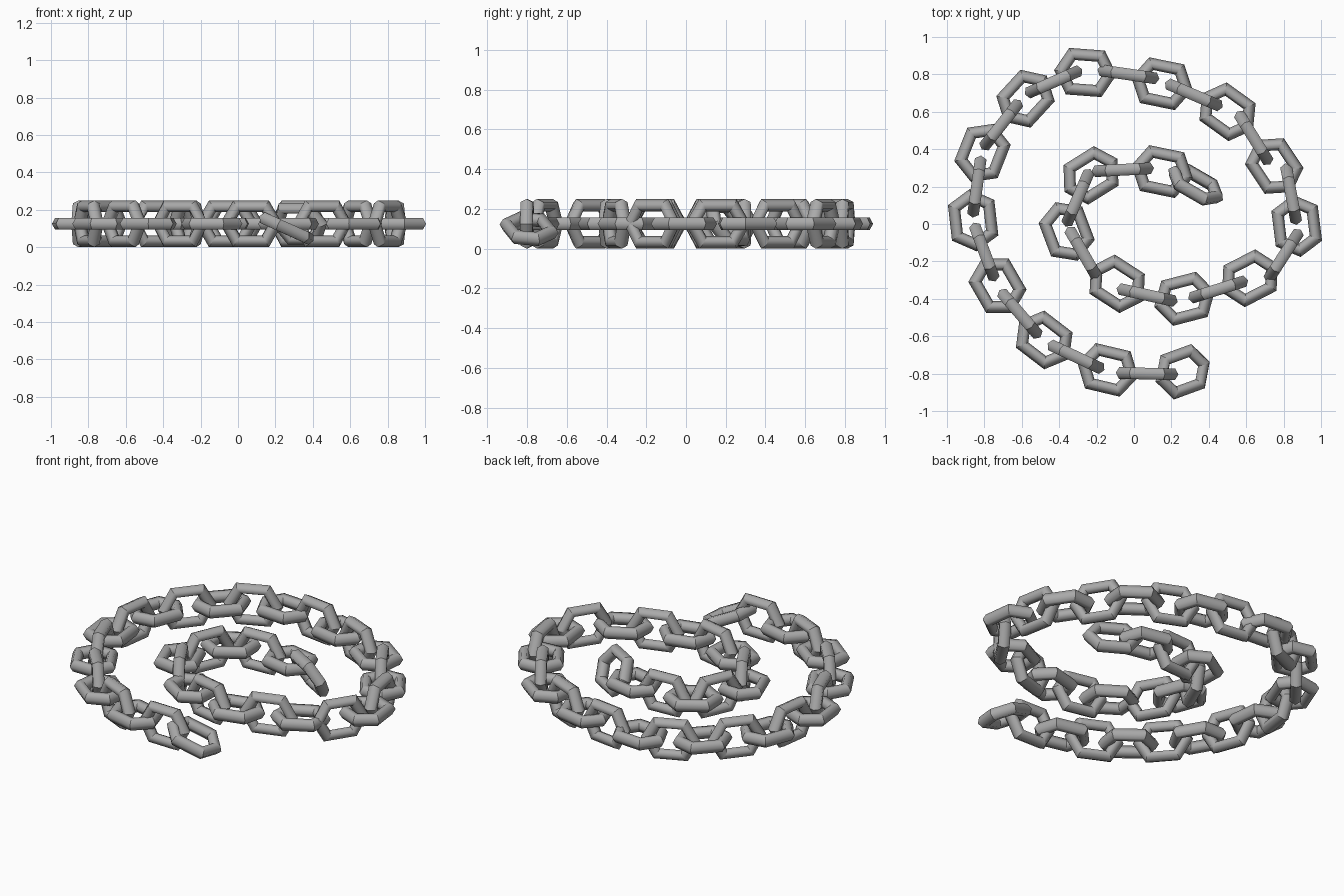
import bpy
from math import atan2, degrees, radians
from mathutils import Matrix, Vector

default_cube = bpy.data.objects.get("Cube")
if default_cube:
    bpy.data.objects.remove(default_cube)

# Single metal colour
steel = bpy.data.materials.new("grey_steel")
steel.use_nodes = True
grey = (0.4, 0.4, 0.4, 1)
steel.diffuse_color = grey
steel.node_tree.nodes["Principled BSDF"].inputs["Base Color"].default_value = grey

SIDES = 6
STRETCH = 0.0235
MID_HEIGHT = 0.125


def make_link_mesh():
    """Six-sided ring pulled apart into an elongated chain link."""
    bpy.ops.mesh.primitive_torus_add(
        major_segments=SIDES, minor_segments=SIDES,
        major_radius=0.108, minor_radius=0.036)
    template = bpy.context.object
    mesh = template.data
    mesh.name = "chain_link"
    for vert in mesh.vertices:
        vert.co.x += STRETCH if vert.co.x > 0 else -STRETCH
    # Round bars with crisp mitred corners
    mesh.shade_smooth()
    for edge in mesh.edges:
        first, second = edge.vertices
        edge.use_edge_sharp = first // SIDES == second // SIDES
    mesh.materials.append(steel)
    bpy.data.objects.remove(template)
    return mesh


# Link centres along the spiral, in hundredths, from the outer end inwards
path = [
    (26, -79), (7, -80), (-14, -78), (-31, -71), (-48, -62), (-61, -48),
    (-73, -33), (-80, -15), (-86, 2), (-84, 20), (-81, 38), (-71, 53),
    (-58, 67), (-43, 76), (-26, 81), (-3, 80), (15, 75), (32, 69),
    (50, 60), (64, 46), (75, 31), (84, 16), (87, -1), (80, -17),
    (62, -29), (45, -35), (27, -40), (7, -38), (-9, -32), (-27, -16),
    (-36, -4), (-30, 14), (-23, 26), (-6, 29), (15, 28), (33, 21),
]
centres = [Vector(point) / 100 for point in path]
last = len(centres) - 1

# Links that hang a little off the spiral's own direction, in degrees
swing = {12: 8, 14: -10, 16: 6, 19: -9, 21: -10, 22: 14, 23: 9,
         26: 10, 29: -14, 30: 15}

link_mesh = make_link_mesh()
for i, centre in enumerate(centres):
    ahead = centres[min(i + 1, last)] - centres[max(i - 1, 0)]
    heading = degrees(atan2(ahead.y, ahead.x)) + swing.get(i, 0)
    upright = i % 2 == 1
    roll, pitch, height = (90 if upright else 0), 0, MID_HEIGHT
    # Loose end links lean over
    if i == 0:
        heading, pitch, roll, height = 20, 23, 8, 0.1
    elif i == last:
        heading, roll = -30, -62
    kind = "upright_link" if upright else "flat_link"
    link = bpy.data.objects.new(f"{kind}_{i + 1}", link_mesh)
    bpy.context.collection.objects.link(link)
    link.matrix_world = (
        Matrix.Translation((centre.x, centre.y, height))
        @ Matrix.Rotation(radians(heading), 4, "Z")
        @ Matrix.Rotation(radians(pitch), 4, "Y")
        @ Matrix.Rotation(radians(roll), 4, "X"))
